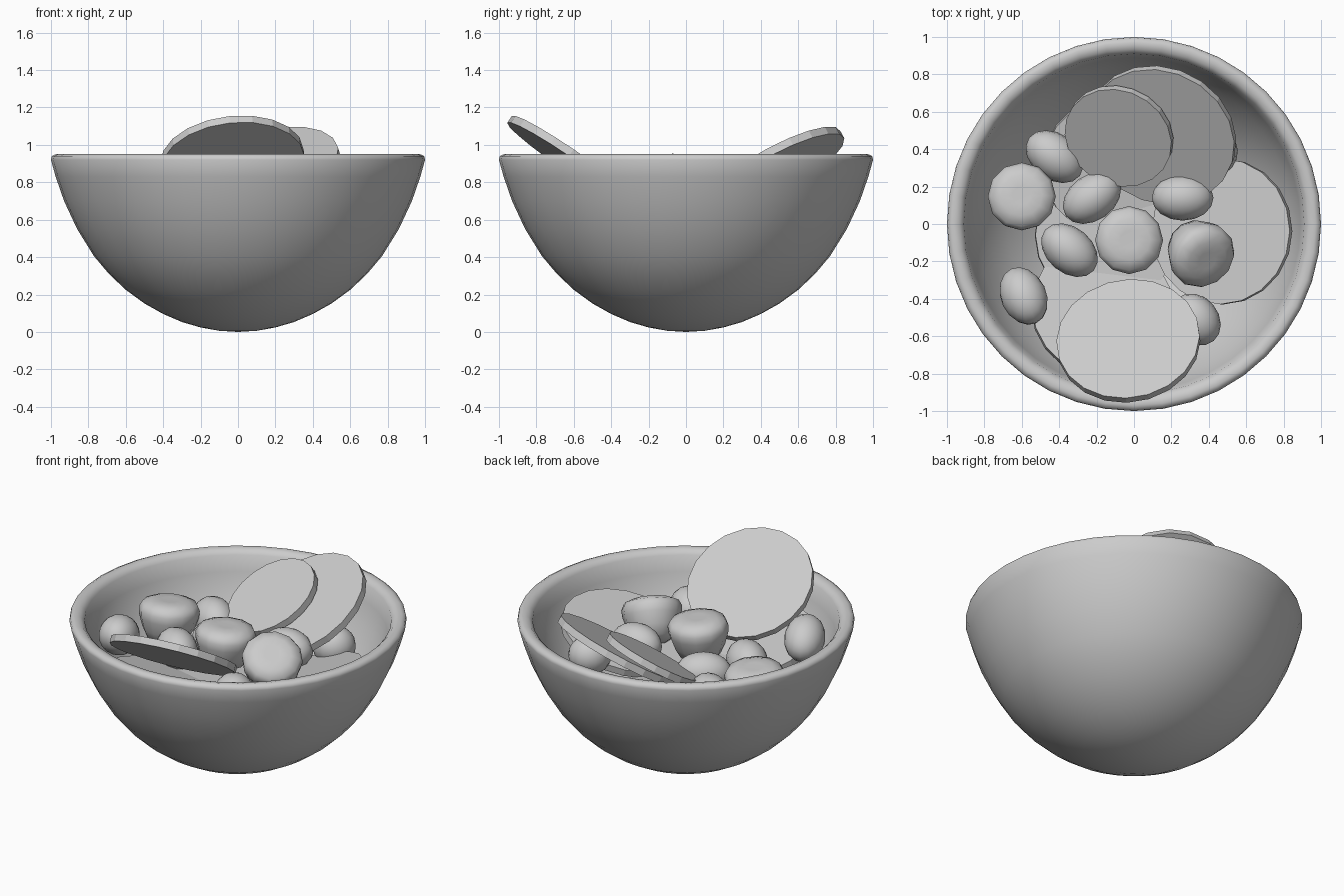
import bpy, math
from mathutils import Vector, Matrix

if "Cube" in bpy.data.objects:
    bpy.data.objects.remove(bpy.data.objects["Cube"])


def finish(ob, angle=40):
    bpy.ops.object.select_all(action='DESELECT')
    ob.select_set(True)
    bpy.context.view_layer.objects.active = ob
    bpy.ops.object.shade_smooth_by_angle(angle=math.radians(angle))


def lathe(name, profile, sides):
    """Revolve (radius, z) points about z; zero radius makes a pole."""
    verts, faces, rings = [], [], []
    for r, z in profile:
        n = 1 if r == 0 else sides
        rings.append([len(verts) + i for i in range(n)])
        for i in range(n):
            a = 2 * math.pi * i / sides
            verts.append((r * math.cos(a), r * math.sin(a), z))
    for lo, hi in zip(rings, rings[1:]):
        for i in range(sides):
            j = (i + 1) % sides
            quad = [lo[i % len(lo)], lo[j % len(lo)], hi[j % len(hi)], hi[i % len(hi)]]
            faces.append(list(dict.fromkeys(quad)))
    me = bpy.data.meshes.new(name)
    me.from_pydata(verts, [], faces)
    ob = bpy.data.objects.new(name, me)
    bpy.context.collection.objects.link(ob)
    return ob


def aim(ob, loc, normal):
    rot = Vector((0, 0, 1)).rotation_difference(Vector(normal).normalized())
    ob.matrix_world = Matrix.Translation(loc) @ rot.to_matrix().to_4x4()


# Bowl: outer wall, rounded rim, inner wall
bowl = lathe("bowl", [
    (0, 0), (0.1, 0.006), (0.2, 0.024), (0.3, 0.053), (0.4, 0.096),
    (0.5, 0.152), (0.6, 0.225), (0.69, 0.31), (0.77, 0.405), (0.86, 0.55),
    (0.93, 0.7), (0.975, 0.83), (1.0, 0.92),
    (0.995, 0.94), (0.97, 0.952), (0.935, 0.945), (0.91, 0.92),
    (0.89, 0.82), (0.845, 0.7), (0.775, 0.56), (0.68, 0.43),
    (0.57, 0.32), (0.44, 0.21), (0.3, 0.13), (0.15, 0.09), (0, 0.08)], 40)
finish(bowl, 60)

# Round slices: centre, radius, facing direction
slices = [
    ((-0.03, -0.625, 0.92), 0.385, (-0.10, 0.56, 0.82)),
    ((-0.08, 0.47, 0.862), 0.295, (-0.25, -0.47, 0.85)),
    ((0.145, 0.475, 0.862), 0.41, (-0.25, -0.47, 0.85)),
    ((0.47, -0.04, 0.69), 0.39, (-0.32, 0.03, 0.95)),
    ((-0.15, -0.06, 0.58), 0.38, (0.08, 0.05, 1)),
    ((-0.17, -0.45, 0.64), 0.38, (0.1, 0.25, 0.95)),
    ((-0.12, 0.31, 0.60), 0.37, (0.12, -0.1, 0.98)),
]
for i, (loc, r, n) in enumerate(slices):
    t = 0.022
    ob = lathe(f"slice_{i + 1}", [(0, -t), (r, -t), (r, t), (0, t)], 20)
    aim(ob, loc, n)
    finish(ob, 15)

# Small tapered vegetables with broad flattened tops
veg_profile = [(0, -0.14), (0.07, -0.135), (0.125, -0.105), (0.155, -0.045),
               (0.178, 0.03), (0.182, 0.075), (0.165, 0.11), (0.11, 0.132),
               (0.05, 0.133), (0, 0.13)]
for i, (loc, n) in enumerate([
        ((-0.6, 0.14, 0.70), (0, 0.1, 1)),
        ((-0.03, -0.09, 0.78), (0.05, 0.05, 1)),
        ((0.34, -0.14, 0.77), (0.38, -0.42, 0.8))]):
    ob = lathe(f"tapered_vegetable_{i + 1}", veg_profile, 12)
    aim(ob, loc, n)
    finish(ob, 60)

# Oval fruits: centre, half length, turn about z, pitch
ovals = [
    ((-0.425, 0.36, 0.68), 0.17, -37, 0),
    ((-0.225, 0.14, 0.69), 0.17, 35, 0),
    ((-0.345, -0.14, 0.69), 0.17, -40, 0),
    ((0.26, 0.14, 0.75), 0.165, 0, 0),
    ((-0.59, -0.385, 0.81), 0.165, -65, -20),
    ((0.33, -0.51, 0.72), 0.15, -50, 0),
    ((0.43, 0.38, 0.72), 0.13, 50, 0),
]
for i, (loc, half, turn, pitch) in enumerate(ovals):
    bpy.ops.mesh.primitive_uv_sphere_add(
        segments=16, ring_count=10, radius=1, location=loc,
        rotation=(0, math.radians(pitch), math.radians(turn)))
    ob = bpy.context.object
    ob.name = f"oval_fruit_{i + 1}"
    ob.scale = (half, 0.122, 0.122)
    finish(ob, 60)

# Make every shell face outward
for ob in bpy.context.scene.objects:
    bpy.ops.object.select_all(action='DESELECT')
    ob.select_set(True)
    bpy.context.view_layer.objects.active = ob
    bpy.ops.object.mode_set(mode='EDIT')
    bpy.ops.mesh.select_all(action='SELECT')
    bpy.ops.mesh.normals_make_consistent(inside=False)
    bpy.ops.object.mode_set(mode='OBJECT')
